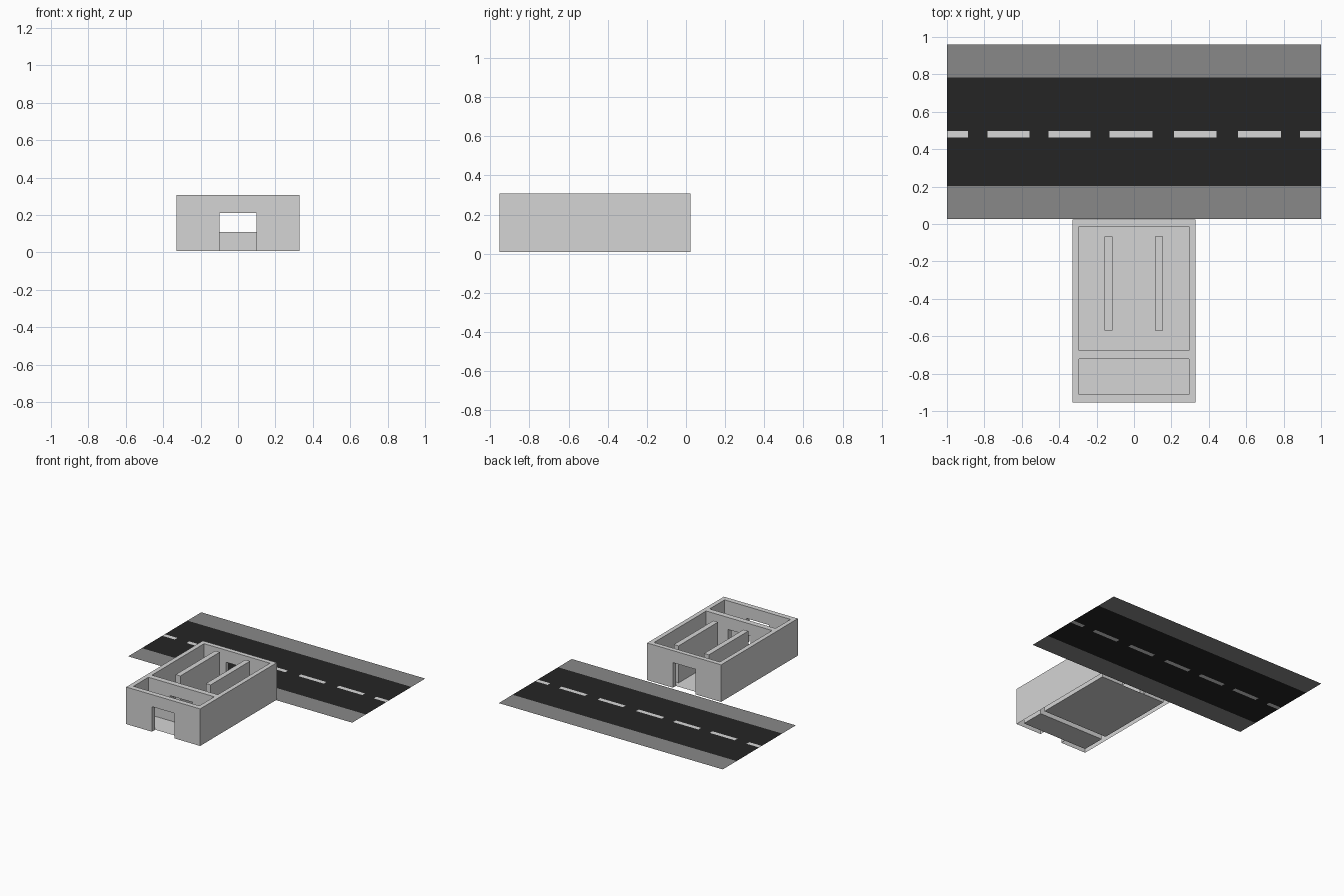
import bpy, bmesh
from mathutils import Matrix, Vector

if "Cube" in bpy.data.objects:
    bpy.data.objects.remove(bpy.data.objects["Cube"])


def material(name, v):
    m = bpy.data.materials.new(name)
    m.diffuse_color = (v, v, v, 1)
    m.use_nodes = True
    m.node_tree.nodes["Principled BSDF"].inputs["Base Color"].default_value = m.diffuse_color
    return m


plaster = material("light_plaster", 0.66)
asphalt = material("asphalt", 0.018)
paving = material("paving_grey", 0.25)
paint = material("road_paint", 0.68)


def new_object(name, bm, *mats):
    me = bpy.data.meshes.new(name)
    bm.to_mesh(me)
    bm.free()
    ob = bpy.data.objects.new(name, me)
    bpy.context.collection.objects.link(ob)
    for m in mats:
        me.materials.append(m)
    return ob


def box(name, lo, hi, mat=plaster):
    lo, hi = Vector(lo), Vector(hi)
    bm = bmesh.new()
    bmesh.ops.create_cube(bm, size=1, matrix=Matrix.Translation((lo + hi) / 2)
                          @ Matrix.Diagonal((*(hi - lo), 1)))
    return new_object(name, bm, mat)


def open_bottom(ob, level):
    bm = bmesh.new()
    bm.from_mesh(ob.data)
    bm.normal_update()
    down = [f for f in bm.faces if f.normal.z < -0.9 and f.calc_center_median().z < level]
    bmesh.ops.delete(bm, geom=down, context='FACES')
    bm.to_mesh(ob.data)
    bm.free()


BASE, TOP = 0.008, 0.307
ROOMS = {"hall": (-0.677, -0.013), "porch": (-0.912, -0.722)}

# outer, middle and back walls: one block with rooms and openings cut out
walls = box("house_walls", (-0.33, -0.954, BASE), (0.33, 0.024, TOP))
cutters = [box(n + "_cutter", (-0.294, y0, -0.2), (0.294, y1, 0.5))
           for n, (y0, y1) in ROOMS.items()]
cutters += [
    box("front_door_cutter", (-0.1, -1.0, -0.1), (0.1, -0.88, 0.21)),
    box("back_door_cutter", (-0.1, -0.05, -0.1), (0.1, 0.1, 0.21)),
    box("window_cutter", (-0.1, -0.75, 0.11), (0.1, -0.65, 0.21)),
]
for c in cutters:
    c.hide_render = True
    mod = walls.modifiers.new(c.name, 'BOOLEAN')
    mod.operation, mod.solver, mod.object = 'DIFFERENCE', 'EXACT', c
deps = bpy.context.evaluated_depsgraph_get()
cut_mesh = bpy.data.meshes.new_from_object(walls.evaluated_get(deps))
walls.modifiers.clear()
walls.data = cut_mesh
for c in cutters:
    bpy.data.objects.remove(c)
open_bottom(walls, 0.05)

# floor sheets inside each room
for n, (y0, y1) in ROOMS.items():
    bm = bmesh.new()
    bm.faces.new([bm.verts.new((x, y, BASE)) for x, y in
                  ((-0.294, y0), (0.294, y0), (0.294, y1), (-0.294, y1))])
    new_object(n + "_floor", bm, plaster)

# two free-standing partitions in the hall
for side, x in (("left", -0.136), ("right", 0.134)):
    p = box(side + "_partition", (x - 0.021, -0.57, BASE), (x + 0.021, -0.067, TOP))
    open_bottom(p, 0.05)

# flat street, split into cells: paving bands, asphalt and painted dashes
dashes = [(-1, -0.888), (-0.783, -0.56), (-0.458, -0.233), (-0.13, 0.098),
          (0.215, 0.442), (0.556, 0.786), (0.888, 1)]
xs = [x for d in dashes for x in d]
ys = [0.028, 0.202, 0.462, 0.496, 0.783, 0.959]
bm = bmesh.new()
grid = [[bm.verts.new((x, y, 0)) for x in xs] for y in ys]
for j in range(len(ys) - 1):
    for i in range(len(xs) - 1):
        f = bm.faces.new((grid[j][i], grid[j][i + 1], grid[j + 1][i + 1], grid[j + 1][i]))
        if j in (0, 4):
            f.material_index = 1
        elif j == 2 and i % 2 == 0:
            f.material_index = 2
new_object("street", bm, asphalt, paving, paint)
